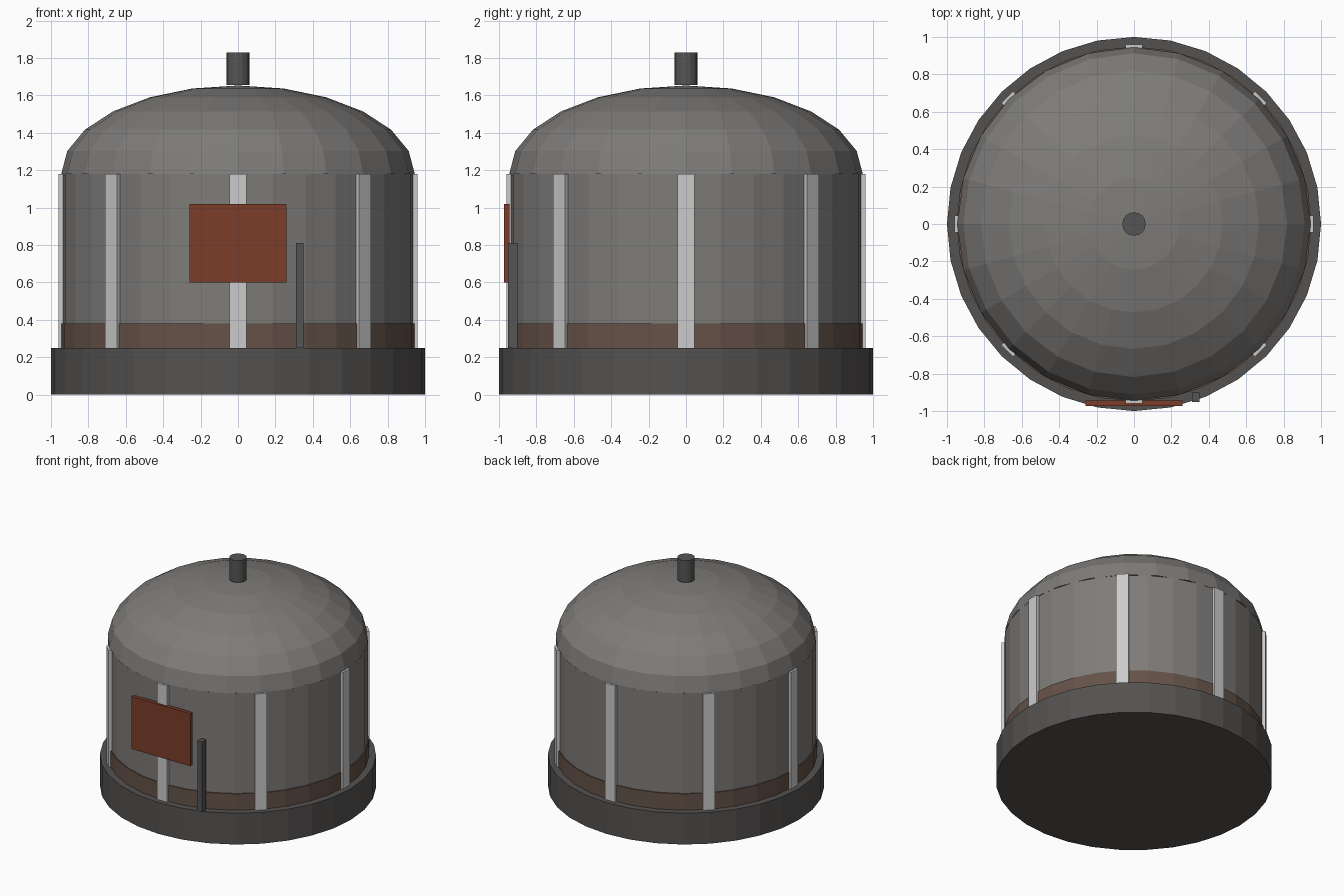
import bpy, bmesh, math
from mathutils import Matrix

if "Cube" in bpy.data.objects:
    bpy.data.objects.remove(bpy.data.objects["Cube"])


def material(name, rgb):
    m = bpy.data.materials.new(name)
    m.diffuse_color = (*rgb, 1)
    m.use_nodes = True
    m.node_tree.nodes["Principled BSDF"].inputs["Base Color"].default_value = m.diffuse_color
    return m


STONE = material("dark_base", (0.09, 0.085, 0.082))
METAL = material("weathered_metal", (0.21, 0.20, 0.19))
RUST = material("faded_rust", (0.13, 0.085, 0.065))
PANEL = material("red_rust", (0.20, 0.045, 0.022))
PALE = material("pale_metal", (0.55, 0.55, 0.55))
DARK = material("dark_metal", (0.09, 0.09, 0.09))


def finish(name, bm, mat):
    me = bpy.data.meshes.new(name)
    bmesh.ops.recalc_face_normals(bm, faces=bm.faces)
    bm.to_mesh(me)
    bm.free()
    me.materials.append(mat)
    ob = bpy.data.objects.new(name, me)
    bpy.context.collection.objects.link(ob)
    return ob


def cylinder(name, r, z0, z1, sides, mat):
    bm = bmesh.new()
    bmesh.ops.create_cone(bm, cap_ends=True, segments=sides, radius1=r, radius2=r,
                          depth=z1 - z0, matrix=Matrix.Translation((0, 0, (z0 + z1) / 2)))
    return finish(name, bm, mat)


def box(name, lo, hi, mat, angle=0):
    size = [b - a for a, b in zip(lo, hi)]
    mid = [(a + b) / 2 for a, b in zip(lo, hi)]
    bm = bmesh.new()
    bmesh.ops.create_cube(bm, size=1, matrix=Matrix.Rotation(angle, 4, 'Z')
                          @ Matrix.Translation(mid) @ Matrix.Diagonal((*size, 1)))
    return finish(name, bm, mat)


# Round base, tank wall and rusty lower band
cylinder("base", 1.0, 0, 0.25, 32, STONE)
cylinder("tank_wall", 0.94, 0.25, 1.18, 32, METAL)
cylinder("rust_band", 0.948, 0.25, 0.38, 32, RUST)

# Flattened half-sphere roof
bm = bmesh.new()
bmesh.ops.create_uvsphere(bm, u_segments=24, v_segments=12, radius=0.945)
bmesh.ops.delete(bm, geom=[v for v in bm.verts if v.co.z < -0.01], context='VERTS')
bmesh.ops.transform(bm, verts=bm.verts, matrix=Matrix.Translation((0, 0, 1.18))
                    @ Matrix.Diagonal((1, 1, 0.5, 1)))
finish("dome_roof", bm, METAL)

# Roof vent
cylinder("roof_vent", 0.0625, 1.655, 1.83, 16, DARK)

# Vertical seam strips around the wall
for i in range(8):
    box(f"seam_strip_{i + 1}", (0.935, -0.045, 0.25), (0.96, 0.045, 1.18), PALE,
        math.radians(45 * i))

# Front hatch panel and post
box("hatch_panel", (-0.26, -0.973, 0.60), (0.26, -0.943, 1.02), PANEL)
box("front_post", (0.31, -0.952, 0.25), (0.35, -0.902, 0.81), DARK)
